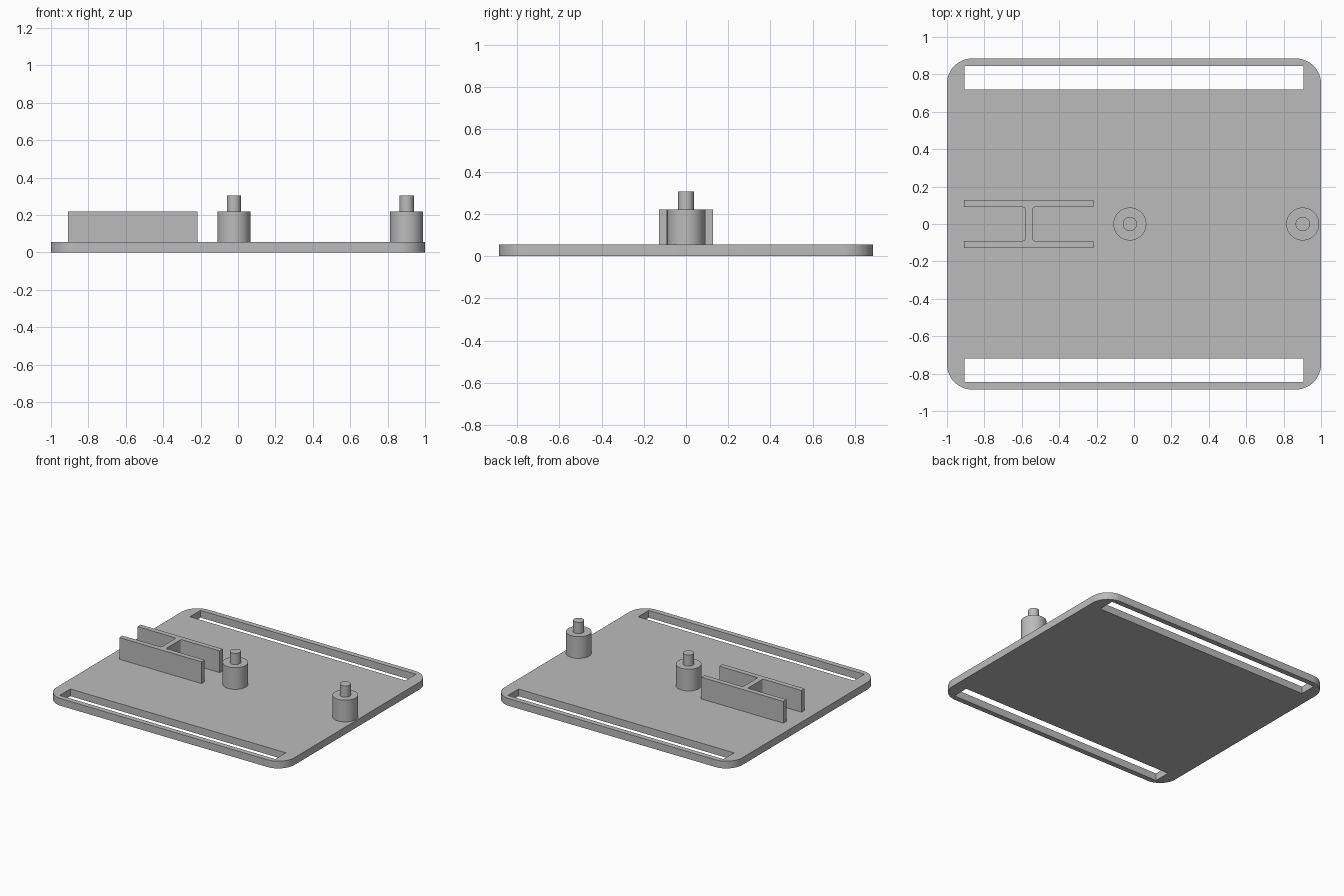
import bpy
import bmesh
from math import cos, sin, pi, radians

if "Cube" in bpy.data.objects:
    bpy.data.objects.remove(bpy.data.objects["Cube"], do_unlink=True)

grey = bpy.data.materials.new("plain_grey")
grey.use_nodes = True
COLOR = (0.5, 0.5, 0.5, 1)
grey.diffuse_color = COLOR
grey.node_tree.nodes["Principled BSDF"].inputs["Base Color"].default_value = COLOR

PLATE_TOP, BLOCK_TOP, PIN_TOP = 0.055, 0.22, 0.305


def arc(cx, cy, r, start, end, steps):
    """Points along an arc, angles in degrees."""
    angles = [radians(start + (end - start) * i / steps) for i in range(steps + 1)]
    return [(cx + r * cos(a), cy + r * sin(a)) for a in angles]


def rectangle(x0, x1, y0, y1):
    return [(x0, y0), (x1, y0), (x1, y1), (x0, y1)]


def prism(name, loops, z0, z1):
    """Extrude an outline, with optional hole outlines, between two heights."""
    curve = bpy.data.curves.new(name, "CURVE")
    curve.dimensions = "2D"
    curve.fill_mode = "BOTH"
    curve.extrude = (z1 - z0) / 2
    for loop in loops:
        spline = curve.splines.new("POLY")
        spline.points.add(len(loop) - 1)
        for point, (x, y) in zip(spline.points, loop):
            point.co = (x, y, 0, 1)
        spline.use_cyclic_u = True
    obj = bpy.data.objects.new(name, curve)
    bpy.context.collection.objects.link(obj)
    bpy.ops.object.select_all(action="DESELECT")
    obj.select_set(True)
    bpy.context.view_layer.objects.active = obj
    bpy.ops.object.convert(target="MESH")
    obj = bpy.context.object
    # Weld the caps to the walls and raise the part into place
    bm = bmesh.new()
    bm.from_mesh(obj.data)
    bmesh.ops.remove_doubles(bm, verts=bm.verts, dist=0.0001)
    bmesh.ops.recalc_face_normals(bm, faces=bm.faces)
    bmesh.ops.translate(bm, verts=bm.verts, vec=(0, 0, (z0 + z1) / 2))
    bm.to_mesh(obj.data)
    bm.free()
    obj.data.materials.clear()
    obj.data.materials.append(grey)
    bpy.ops.object.shade_smooth_by_angle(angle=radians(30))
    return obj


# Base plate with rounded corners and two long strap slots
HX, HY, R = 1.0, 0.885, 0.135
outline = []
for i, (sx, sy) in enumerate([(1, 1), (-1, 1), (-1, -1), (1, -1)]):
    outline += arc(sx * (HX - R), sy * (HY - R), R, 90 * i, 90 * i + 90, 12)
slots = [rectangle(-0.907, 0.905, y, y + 0.127) for y in (-0.845, 0.718)]
prism("base_plate", [outline] + slots, 0, PLATE_TOP)

# H-shaped bracket: two rails joined by a web with small fillets
X0, X1, WEB, IN, OUT, F = -0.908, -0.217, -0.5625, 0.09, 0.128, 0.012
W = 0.02
right_side = arc(WEB + W + F, -IN + F, F, 270, 180, 4) + arc(WEB + W + F, IN - F, F, 180, 90, 4)
left_side = arc(WEB - W - F, IN - F, F, 90, 0, 4) + arc(WEB - W - F, -IN + F, F, 0, -90, 4)
h_outline = [(X0, -OUT), (X1, -OUT), (X1, -IN)] + right_side + [(X1, IN), (X1, OUT),
            (X0, OUT), (X0, IN)] + left_side + [(X0, -IN)]
prism("h_bracket", [h_outline], PLATE_TOP, BLOCK_TOP)

# Two stepped posts, each a wide boss carrying a narrow pin
for label, x in (("center", -0.022), ("left", 0.902)):
    for part, r, z0, z1 in (("boss", 0.088, PLATE_TOP, BLOCK_TOP), ("pin", 0.038, BLOCK_TOP, PIN_TOP)):
        circle = arc(x, 0, r, 0, 360, 48)[:-1]
        prism(f"{label}_post_{part}", [circle], z0, z1)
